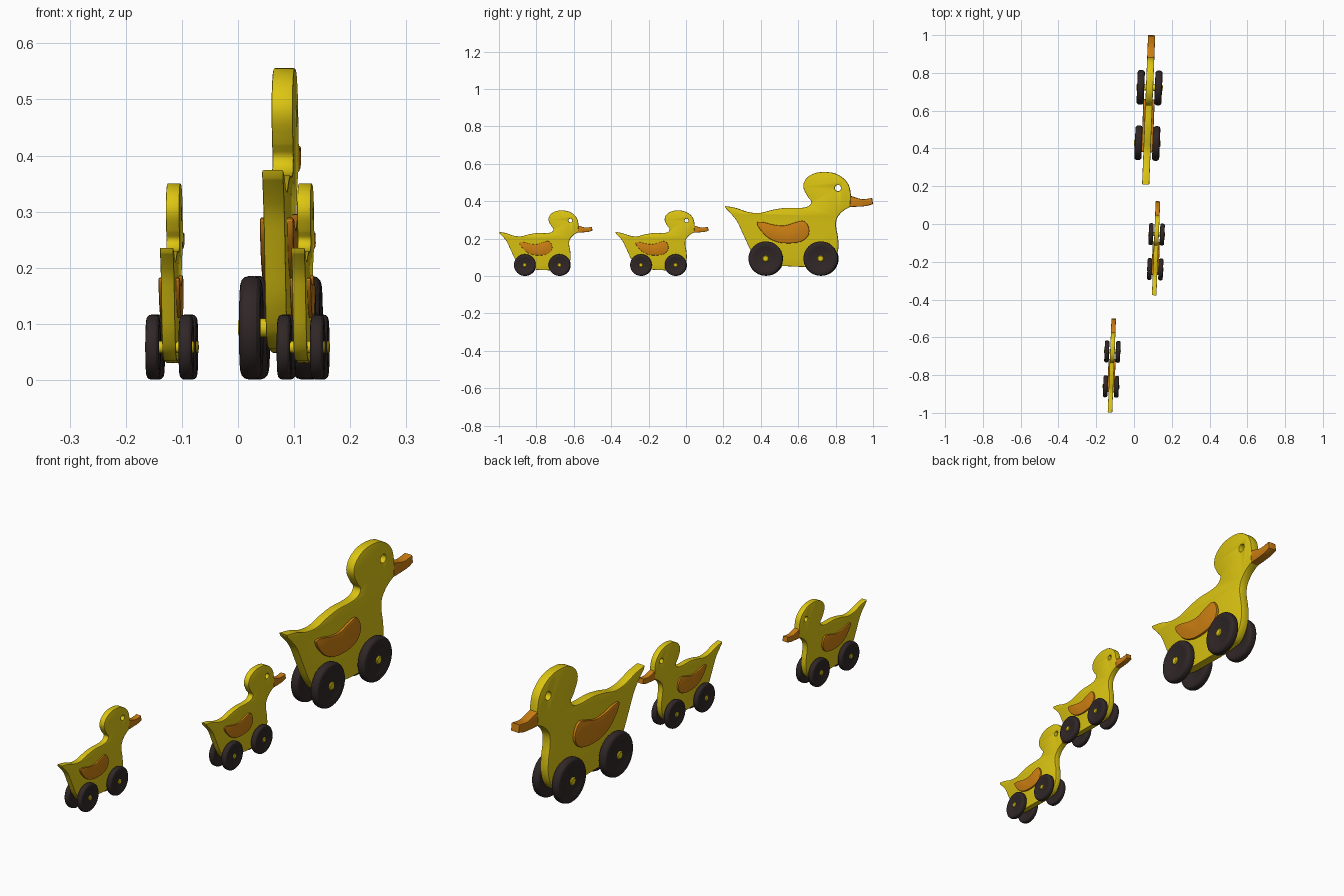
import bpy, bmesh, math
from mathutils import Vector, Matrix
from mathutils.geometry import interpolate_bezier

cube = bpy.data.objects.get("Cube")
if cube:
    bpy.data.objects.remove(cube, do_unlink=True)


def material(name, red, green, blue):
    mat = bpy.data.materials.new(name)
    mat.use_nodes = True
    mat.diffuse_color = (red, green, blue, 1)
    shader = next(n for n in mat.node_tree.nodes if n.type == "BSDF_PRINCIPLED")
    shader.inputs["Base Color"].default_value = (red, green, blue, 1)
    shader.inputs["Roughness"].default_value = 0.5
    return mat


yellow = material("duck yellow", 0.72, 0.56, 0.006)
orange = material("beak and wing orange", 0.6, 0.21, 0.006)
black = material("wheel black", 0.03, 0.02, 0.02)


def smooth_outline(points, corners=(), steps=5):
    """Closed smooth curve through the points, kept sharp at the corners."""
    pts = [Vector((0, y, z)) for y, z in points]
    count = len(pts)
    tangents = []
    for i, p in enumerate(pts):
        direction = (pts[(i + 1) % count] - pts[i - 1]).normalized()
        tangents.append(Vector() if i in corners else direction)
    result = []
    for i, p in enumerate(pts):
        j = (i + 1) % count
        reach = (pts[j] - p).length / 3
        curve = interpolate_bezier(p, p + tangents[i] * reach,
                                   pts[j] - tangents[j] * reach, pts[j], steps + 1)
        result += curve[:-1]
    return result


def finish(bm, name, mat):
    bmesh.ops.recalc_face_normals(bm, faces=bm.faces)
    mesh = bpy.data.meshes.new(name)
    bm.to_mesh(mesh)
    bm.free()
    mesh.materials.append(mat)
    return mesh


def slab(name, loops, x_start, x_end, mat, round_edge):
    """Board cut from flat outlines; any loop inside another becomes a hole."""
    bm = bmesh.new()
    edges = []
    for loop in loops:
        verts = [bm.verts.new(p) for p in loop]
        edges += [bm.edges.new((verts[i - 1], v)) for i, v in enumerate(verts)]
    bmesh.ops.triangle_fill(bm, use_beauty=True, edges=edges)
    bmesh.ops.translate(bm, verts=bm.verts, vec=(x_start, 0, 0))
    extruded = bmesh.ops.extrude_face_region(bm, geom=bm.faces[:])["geom"]
    moved = [g for g in extruded if isinstance(g, bmesh.types.BMVert)]
    bmesh.ops.translate(bm, verts=moved, vec=(x_end - x_start, 0, 0))
    bmesh.ops.recalc_face_normals(bm, faces=bm.faces)
    bmesh.ops.dissolve_limit(bm, angle_limit=0.01, verts=bm.verts, edges=bm.edges)
    rims = [e for e in bm.edges
            if len(e.link_faces) == 2 and e.calc_face_angle() > math.radians(80)
            and abs(e.verts[0].co.x - e.verts[1].co.x) < 0.001]
    bmesh.ops.bevel(bm, geom=rims, offset=round_edge, offset_type="OFFSET",
                    segments=2, profile=0.5, affect="EDGES", clamp_overlap=True)
    return finish(bm, name, mat)


def lathe(name, profile, mat, sides=40):
    """Turn (radius, x) points around the x axis."""
    bm = bmesh.new()
    verts = [bm.verts.new((x, 0, r)) for r, x in profile]
    edges = [bm.edges.new(pair) for pair in zip(verts, verts[1:])]
    bmesh.ops.spin(bm, geom=verts + edges, cent=(0, 0, 0), axis=(1, 0, 0),
                   angle=math.tau, steps=sides, use_duplicate=False)
    bmesh.ops.remove_doubles(bm, verts=bm.verts, dist=0.0001)
    return finish(bm, name, mat)


# Outlines as (y, z), measured from midway between the axles
body_points = [
    (-.366, .374), (-.31, .364), (-.243, .342), (-.18, .337), (-.115, .353),
    (-.045, .364), (.035, .364), (.078, .372), (.096, .396), (.078, .422),
    (.053, .476), (.067, .519), (.11, .548), (.163, .556), (.222, .548),
    (.27, .519), (.297, .481), (.307, .428), (.302, .369), (.265, .348),
    (.233, .31), (.227, .267), (.238, .2), (.238, .14), (.217, .086),
    (.174, .053), (-.045, .053), (-.168, .07), (-.222, .128), (-.265, .214),
    (-.307, .3), (-.361, .36)]
beak_points = [(.307, .428), (.367, .411), (.42, .417), (.425, .385),
               (.388, .374), (.302, .369)]
wing_points = [
    (-.195, .283), (-.168, .289), (-.1, .273), (-.045, .27), (.008, .286),
    (.056, .294), (.083, .257), (.078, .214), (.035, .182), (-.056, .176),
    (-.115, .193), (-.158, .225)]
eye_hole = [Vector((0, .238 + .017 * math.cos(a), .47 + .017 * math.sin(a)))
            for a in (math.tau * i / 20 for i in range(20))]

half = 0.019        # half thickness of the board
wheel_height = 0.093
axle_y = 0.147
wheel_x = 0.047

body = slab("body", [smooth_outline(body_points, (0, 17, 18, 31)), eye_hole],
            -half, half, yellow, 0.003)
beak = slab("beak", [smooth_outline(beak_points, (0, 2, 3, 5))],
            -half, half, orange, 0.003)
wing_outline = smooth_outline(wing_points)
left_wing = slab("left_wing", [wing_outline], half - .002, half + .011, orange, .004)
right_wing = slab("right_wing", [wing_outline], -half - .011, .002 - half, orange, .004)

# Wheel with rounded tread and a slightly sunken disc on both faces
side = [(0, .017), (.06, .017), (.064, .019), (.078, .019), (.085, .017),
        (.09, .012), (.092, .005)]
wheel = lathe("wheel", side + [(r, -x) for r, x in reversed(side)], black)
pin = [(0, .07), (.013, .07), (.017, .067)]
axle = lathe("axle", pin + [(r, -x) for r, x in reversed(pin)], yellow, 20)

parts = [("body", body, (0, 0, 0)), ("beak", beak, (0, 0, 0)),
         ("left_wing", left_wing, (0, 0, 0)), ("right_wing", right_wing, (0, 0, 0))]
for end, y in (("front", axle_y), ("back", -axle_y)):
    parts.append((end + "_axle", axle, (0, y, wheel_height)))
    for flank, x in (("left", wheel_x), ("right", -wheel_x)):
        parts.append((f"{end}_{flank}_wheel", wheel, (x, y, wheel_height)))

# One large duck leading two small ones, each turned slightly
ducks = [("large", .0765, .575, 1), ("middle", .116, -.147, .63),
         ("last", -.118, -.768, .63)]
made = []
for label, x, y, size in ducks:
    place = (Matrix.Translation((x, y, 0)) @ Matrix.Rotation(-math.atan(.04), 4, "Z")
             @ Matrix.Scale(size, 4))
    for name, mesh, offset in parts:
        obj = bpy.data.objects.new(f"{label}_duck_{name}", mesh)
        bpy.context.collection.objects.link(obj)
        obj.matrix_world = place @ Matrix.Translation(offset)
        made.append(obj)

# Smooth shading with crisp edges; meshes are shared between the ducks
bpy.ops.object.select_all(action="DESELECT")
for obj in made[:len(parts)]:
    obj.select_set(True)
bpy.context.view_layer.objects.active = made[0]
bpy.ops.object.shade_smooth_by_angle(angle=math.radians(28))
